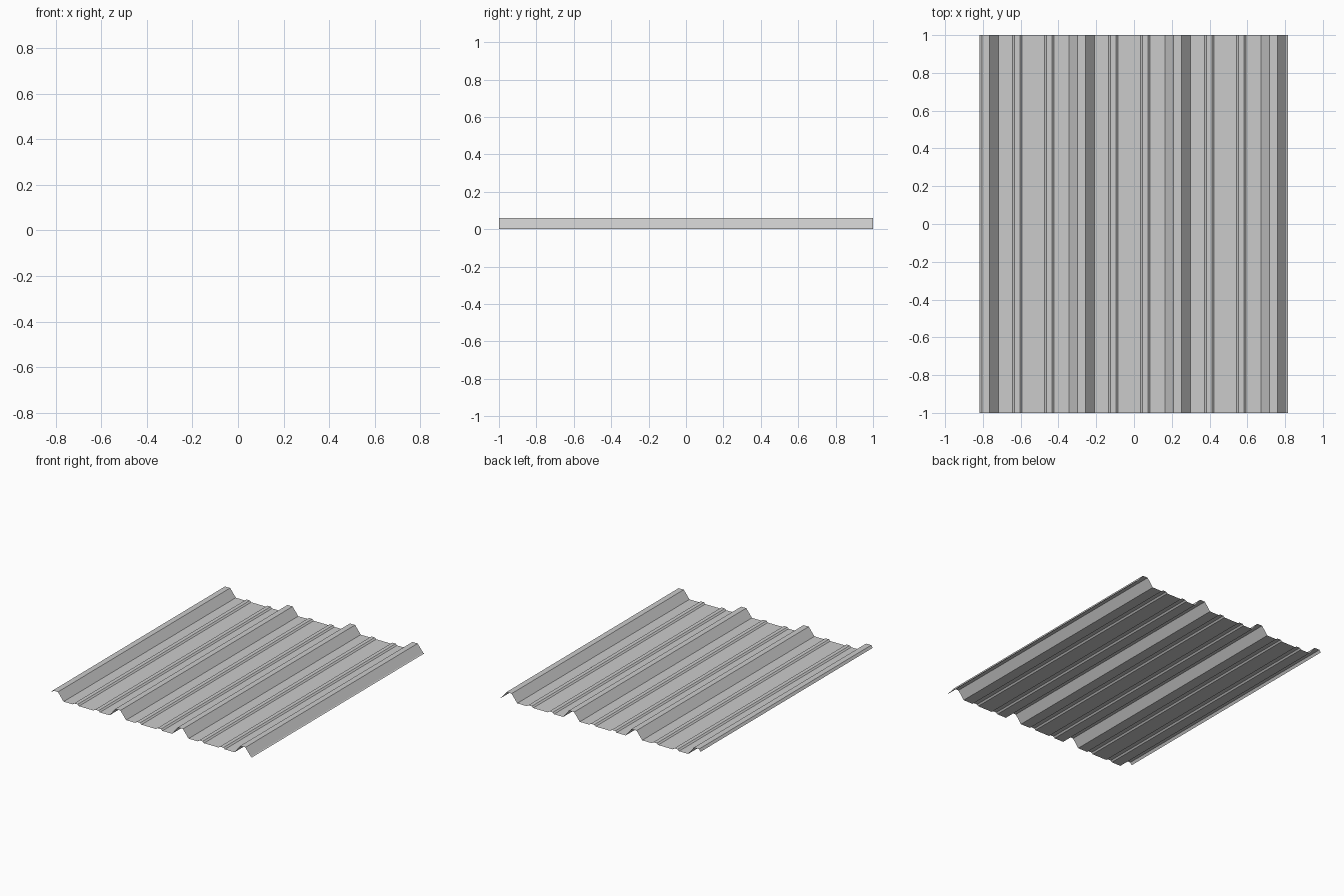
import bpy

if "Cube" in bpy.data.objects:
    bpy.data.objects.remove(bpy.data.objects["Cube"])

PITCH = 0.508        # spacing of the tall ribs
FIRST = -0.785       # centre of the leftmost tall rib
RIB_H, BUMP_H = 0.059, 0.01


def trapezoid(cx, base, top, h):
    return [(cx - base, 0), (cx - top, h), (cx + top, h), (cx + base, 0)]


# Cross-section: tall ribs with two low stiffener bumps in each pan
profile = []
for i in range(4):
    cx = FIRST + i * PITCH
    profile += trapezoid(cx, 0.067, 0.021, RIB_H)
    if i < 3:
        for off in (0.167, 0.337):
            profile += trapezoid(cx + off, 0.025, 0.014, BUMP_H)

# Left edge is a cut-off overlap, right edge ends in a tiny lip
profile[0] = (-0.818, 0.042)
profile[-1] = (0.805, 0.003)
profile.append((0.814, 0.0))

# Extrude the section along the sheet length
n = len(profile)
verts = [(x, y, z) for y in (-1, 1) for x, z in profile]
faces = [(i, i + 1, n + i + 1, n + i) for i in range(n - 1)]
mesh = bpy.data.meshes.new("roof_sheet")
mesh.from_pydata(verts, [], faces)
mesh.update()
sheet = bpy.data.objects.new("roof_sheet", mesh)
bpy.context.collection.objects.link(sheet)
